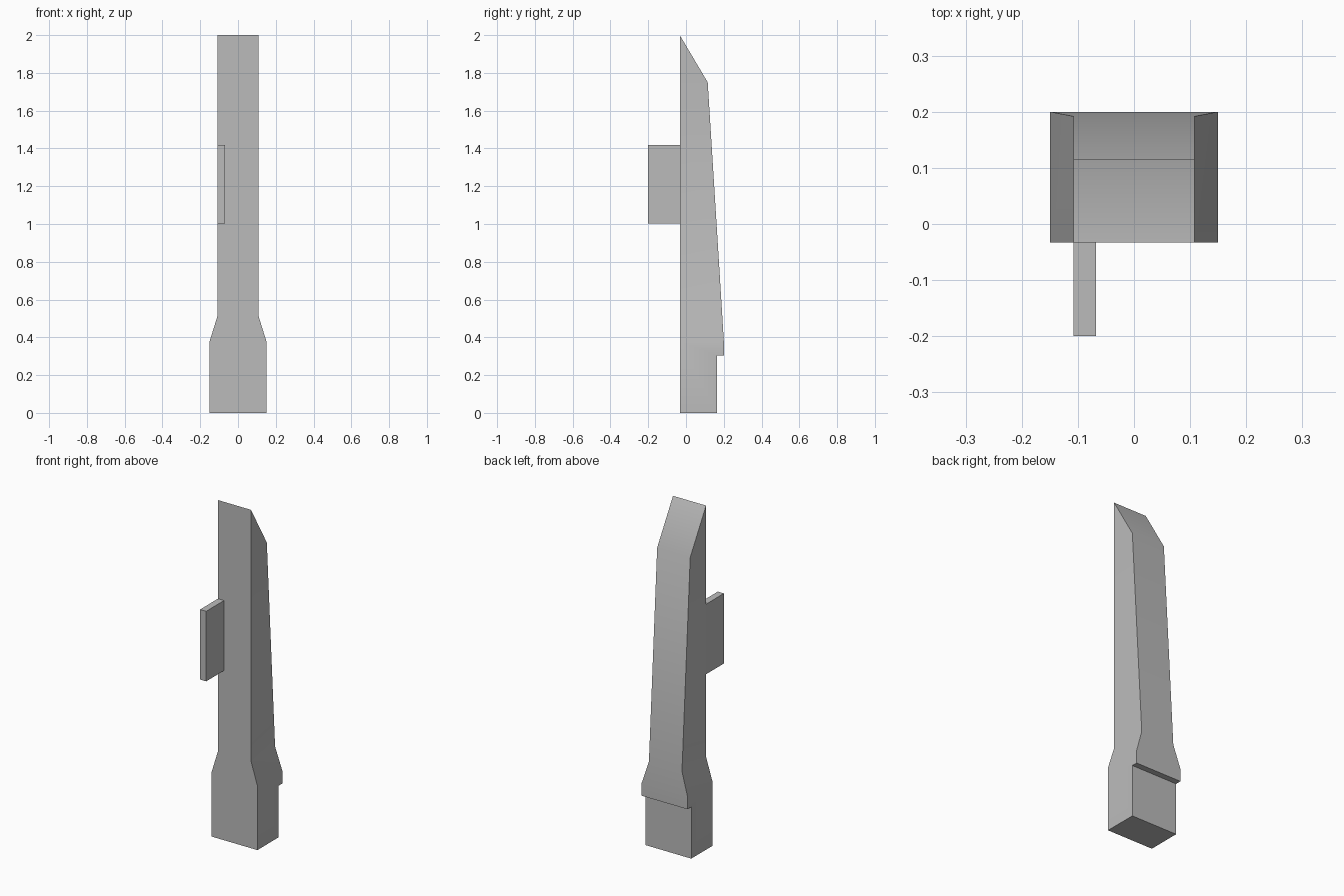
import bpy
import bmesh
from mathutils import Vector

cube = bpy.data.objects.get("Cube")
if cube:
    bpy.data.objects.remove(cube, do_unlink=True)

FRONT = -0.033

grey = bpy.data.materials.new("plain_grey")
grey.use_nodes = True
colour = (0.5, 0.5, 0.5, 1)
grey.diffuse_color = colour
grey.node_tree.nodes["Principled BSDF"].inputs["Base Color"].default_value = colour


def add_object(name, bm):
    bmesh.ops.recalc_face_normals(bm, faces=bm.faces[:])
    mesh = bpy.data.meshes.new(name)
    bm.to_mesh(mesh)
    bm.free()
    mesh.materials.append(grey)
    obj = bpy.data.objects.new(name, mesh)
    bpy.context.collection.objects.link(obj)
    return obj


def extrude_profile(bm, profile, x0, x1):
    """Extrude a (y, z) outline across x."""
    face = bm.faces.new([bm.verts.new((x0, y, z)) for y, z in profile])
    result = bmesh.ops.extrude_face_region(bm, geom=[face])
    verts = [v for v in result["geom"] if isinstance(v, bmesh.types.BMVert)]
    bmesh.ops.translate(bm, verts=verts, vec=Vector((x1 - x0, 0, 0)))
    bmesh.ops.recalc_face_normals(bm, faces=bm.faces[:])


# Body: stepped base, drawn up through a tapered shoulder to a slanted tip
bm = bmesh.new()
base = [(FRONT, 0), (0.165, 0), (0.165, 0.305), (0.2, 0.305), (0.2, 0.38), (FRONT, 0.38)]
extrude_profile(bm, base, -0.15, 0.15)
top = max(bm.faces, key=lambda f: f.calc_center_median().z)
for half_width, back, z in [(0.108, 0.192, 0.515), (0.108, 0.115, 1.75), (0.108, FRONT, 2.0)]:
    top = bmesh.ops.extrude_discrete_faces(bm, faces=[top])["faces"][0]
    for v in top.verts:
        v.co = (half_width if v.co.x > 0 else -half_width,
                back if v.co.y > 0 else FRONT, z)
bmesh.ops.remove_doubles(bm, verts=bm.verts[:], dist=0.0001)
body = add_object("body", bm)

# Thin upright plate on the front right edge
bm = bmesh.new()
extrude_profile(bm, [(-0.2, 1.003), (FRONT, 1.003), (FRONT, 1.417), (-0.2, 1.417)], -0.108, -0.068)
add_object("side_plate", bm)

# Soft shading over the shallow bends, sharp corners elsewhere
bpy.ops.object.select_all(action="DESELECT")
body.select_set(True)
bpy.context.view_layer.objects.active = body
bpy.ops.object.shade_smooth_by_angle()
